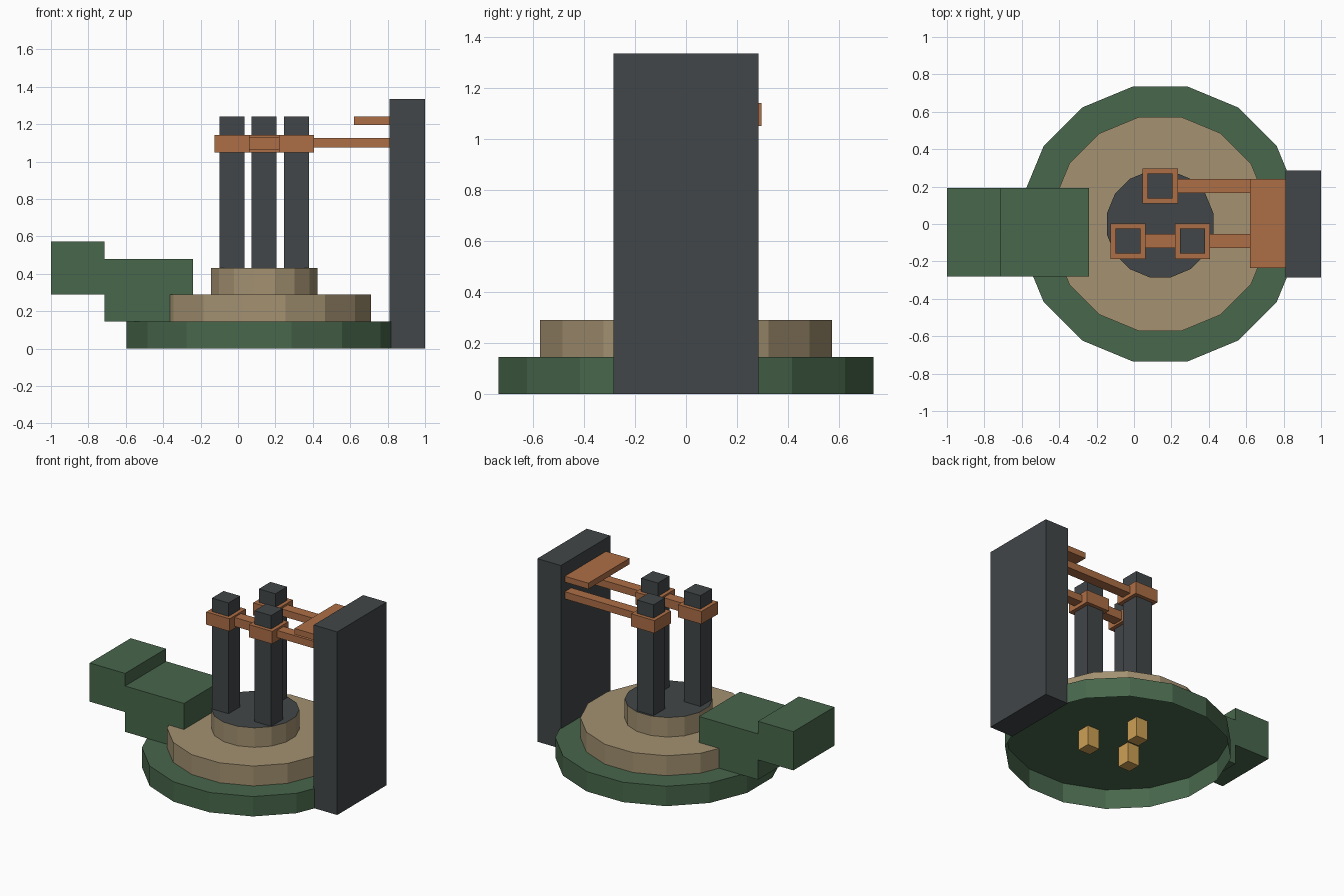
import bpy
import bmesh
from math import pi, cos

if "Cube" in bpy.data.objects:
    bpy.data.objects.remove(bpy.data.objects["Cube"], do_unlink=True)


def material(name, rgb):
    mat = bpy.data.materials.new(name)
    mat.use_nodes = True
    mat.diffuse_color = (*rgb, 1)
    mat.node_tree.nodes["Principled BSDF"].inputs["Base Color"].default_value = (*rgb, 1)
    return mat


green = material("moss green", (0.065, 0.136, 0.072))
slate = material("dark slate", (0.053, 0.061, 0.065))
tan = material("sand tan", (0.366, 0.283, 0.165))
copper = material("copper", (0.413, 0.156, 0.061))
amber = material("amber", (0.61, 0.352, 0.091))


def finish(name, bm, *mats):
    mesh = bpy.data.meshes.new(name)
    bm.to_mesh(mesh)
    bm.free()
    for mat in mats:
        mesh.materials.append(mat)
    obj = bpy.data.objects.new(name, mesh)
    bpy.context.collection.objects.link(obj)
    return obj


def box(name, mat, xs, ys, zs):
    """Box given by its extents along each axis."""
    bm = bmesh.new()
    bmesh.ops.create_cube(bm, size=1)
    for v in bm.verts:
        v.co = [(a + b) / 2 + c * (b - a) for c, (a, b) in zip(v.co, (xs, ys, zs))]
    return finish(name, bm, mat)


CENTRE_X = 0.14
SIDES = 16


def tier(name, apothem, z0, z1, side_mat, top_mat):
    """Sixteen-sided tier, flat edge to the front, open underneath."""
    bm = bmesh.new()
    radius = apothem / cos(pi / SIDES)
    bmesh.ops.create_cone(bm, cap_ends=True, segments=SIDES,
                          radius1=radius, radius2=radius, depth=z1 - z0)
    bm.normal_update()
    bottom = [f for f in bm.faces if f.normal.z < -0.5]
    for f in bm.faces:
        f.material_index = 1 if f.normal.z > 0.5 else 0
    # put flat edges, not corners, on the axes
    if max(v.co.y for v in bm.verts) > apothem + 0.001:
        from mathutils import Matrix
        bmesh.ops.rotate(bm, verts=bm.verts, matrix=Matrix.Rotation(pi / SIDES, 3, "Z"))
    bmesh.ops.delete(bm, geom=bottom, context="FACES_ONLY")
    bmesh.ops.translate(bm, verts=bm.verts, vec=(CENTRE_X, 0, (z0 + z1) / 2))
    return finish(name, bm, side_mat, top_mat)


# Stepped base
tier("base_tier", 0.735, 0, 0.145, green, green)
tier("middle_tier", 0.572, 0.145, 0.29, tan, tan)
tier("upper_tier", 0.285, 0.29, 0.432, tan, slate)

# Stepped blocks on the right side
block_y = (-0.28, 0.192)
box("inner_block", green, (-0.715, -0.24), block_y, (0.146, 0.48))
box("outer_block", green, (-1, -0.715), block_y, (0.29, 0.572))

# Tall tower slab
box("tower", slate, (0.81, 1), (-0.285, 0.285), (0, 1.335))

# Columns with their collars and the feet inside the base
columns = {"back": (0.14, 0.203), "front_right": (-0.032, -0.092), "front_left": (0.312, -0.092)}


def square(name, mat, x, y, half, zs):
    box(name, mat, (x - half, x + half), (y - half, y + half), zs)


for label, (x, y) in columns.items():
    square(label + "_column", slate, x, y, 0.067, (0.43, 1.24))
    square(label + "_collar", copper, x, y, 0.094, (1.05, 1.142))
    square(label + "_foot", amber, x, y, 0.048, (0, 0.145))

# Arms joining collars to the tower
box("back_arm", copper, (0.23, 0.815), (0.165, 0.24), (1.075, 1.127))
box("front_arm", copper, (0.4, 0.815), (-0.128, -0.053), (1.075, 1.127))
box("collar_link", copper, (0.06, 0.22), (-0.128, -0.053), (1.065, 1.13))

# Shelf on the tower
box("shelf", copper, (0.62, 0.815), (-0.235, 0.24), (1.197, 1.24))
